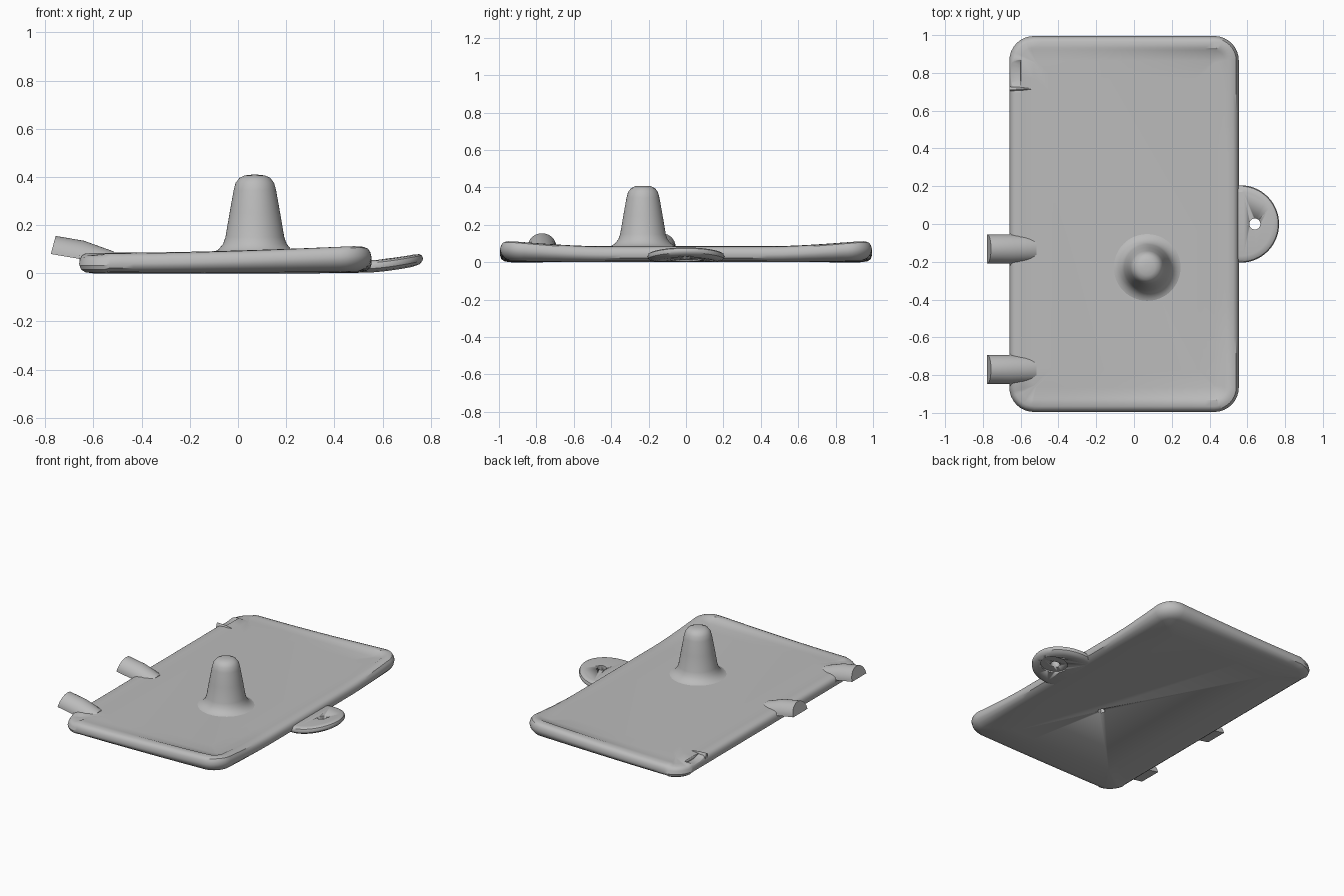
import bpy, bmesh, math
from mathutils import Vector

old = bpy.data.objects.get("Cube")
if old:
    bpy.data.objects.remove(old, do_unlink=True)

grey = bpy.data.materials.new("plain grey")
grey.use_nodes = True
COLOR = (0.5, 0.5, 0.5, 1)
grey.diffuse_color = COLOR
grey.node_tree.nodes["Principled BSDF"].inputs["Base Color"].default_value = COLOR


def loft(name, rings, angle=35):
    """Skin closed rings of points, cap both ends and shade smooth."""
    bm = bmesh.new()
    loops = [[bm.verts.new(p) for p in ring] for ring in rings]
    n = len(loops[0])
    for a, b in zip(loops, loops[1:]):
        for i in range(n):
            j = (i + 1) % n
            bm.faces.new((a[i], a[j], b[j], b[i]))
    bm.faces.new(loops[0][::-1])
    bm.faces.new(loops[-1])
    bmesh.ops.recalc_face_normals(bm, faces=bm.faces)
    mesh = bpy.data.meshes.new(name)
    bm.to_mesh(mesh)
    bm.free()
    mesh.materials.append(grey)
    ob = bpy.data.objects.new(name, mesh)
    bpy.context.collection.objects.link(ob)
    bpy.ops.object.select_all(action="DESELECT")
    ob.select_set(True)
    bpy.context.view_layer.objects.active = ob
    bpy.ops.object.shade_smooth_by_angle(angle=math.radians(angle))
    return ob


def circle(x, y, z, r, n=32):
    return [Vector((x + r * math.cos(math.tau * i / n),
                    y + r * math.sin(math.tau * i / n), z)) for i in range(n)]


def cut(target, cutter):
    cutter.hide_render = True
    cutter.hide_viewport = True
    mod = target.modifiers.new(cutter.name, "BOOLEAN")
    mod.operation = "DIFFERENCE"
    mod.solver = "EXACT"
    mod.object = cutter


# Plate: nested rounded rectangles, with the rim curling up at the far corners
LEFT, RIGHT, END, CORNER = -0.66, 0.555, 0.995, 0.13


def outline(inset):
    r = max(CORNER - inset, 0.012)
    x0, x1, y1 = LEFT + inset + r, RIGHT - inset - r, END - inset - r
    centres = [(x1, y1), (x0, y1), (x0, -y1), (x1, -y1)]
    pts = []
    for k, (cx, cy) in enumerate(centres):
        for i in range(9):
            a = math.pi / 2 * (k + i / 8)
            pts.append(Vector((cx + r * math.cos(a), cy + r * math.sin(a), 0)))
        nx, ny = centres[(k + 1) % 4]
        a = math.pi / 2 * (k + 1)
        end = Vector((nx + r * math.cos(a), ny + r * math.sin(a), 0))
        start = pts[-1].copy()
        pts += [start.lerp(end, i / 20) for i in range(1, 20)]
    return pts


def lift(p):
    sx = max(0, (p.x + 0.5) / 1.05) ** 1.6
    gy = min(1, max(0, (abs(p.y) - 0.45) / 0.5)) ** 1.5
    drop = 0.008 if p.x < -0.55 and abs(p.y) > 0.87 else 0
    return 0.034 * sx * gy - drop


def plate_ring(inset, z, weight):
    return [Vector((p.x, p.y, z + weight * lift(p))) for p in outline(inset)]


plate_profile = [
    (0.22, 0, 0), (0.06, 0.001, 0.2), (0.025, 0.008, 0.5), (0.006, 0.022, 0.8),
    (0, 0.04, 1), (0.006, 0.062, 1), (0.014, 0.075, 1), (0.03, 0.082, 1),
    (0.062, 0.085, 0.95), (0.075, 0.083, 0.7), (0.13, 0.085, 0.25), (0.22, 0.086, 0)]
plate = loft("plate", [plate_ring(*s) for s in plate_profile])

# Hinge strip notch and the small hole underneath the post
notch = loft("notch_cutter", [
    [Vector((x, 0.795 + 0.085 * math.cos(a), 0.1 - 0.035 * math.sin(a)))
     for a in [math.pi * i / 12 for i in range(13)]] for x in (-0.7, -0.6)])
cut(plate, notch)
POST_X, POST_Y = 0.07, -0.23
cut(plate, loft("post_hole_cutter",
                [circle(POST_X, POST_Y, z, 0.025, 6) for z in (-0.02, 0.05)]))

# Post: tapered, domed and flared where it meets the plate
post_profile = [
    (0.19, 0.082), (0.17, 0.088), (0.15, 0.1), (0.132, 0.122), (0.122, 0.15),
    (0.105, 0.25), (0.088, 0.345), (0.08, 0.375), (0.064, 0.396), (0.042, 0.406),
    (0.015, 0.409)]
loft("post", [circle(POST_X, POST_Y, z, r, 48) for r, z in post_profile])

# Tab: half-round ear that curves upward, with a dished underside
TAB_X, TAB_R = 0.563, 0.205


def tab_ring(inset, z):
    r = TAB_R - inset
    pts = [Vector((TAB_X + r * math.cos(a), r * math.sin(a), 0))
           for a in [math.pi * (i / 32 - 0.5) for i in range(33)]]
    pts += [Vector((0.49, r, 0)), Vector((0.49, -r, 0))]
    for p in pts:
        p.z = z + 0.034 * max(0, (p.x - 0.52) / 0.25) ** 1.6
    return pts


tab_profile = [(0.04, 0.002), (0.015, 0.007), (0.002, 0.018), (0, 0.03),
               (0.005, 0.042), (0.016, 0.049), (0.035, 0.052)]
tab = loft("tab", [tab_ring(*s) for s in tab_profile])
cut(tab, loft("tab_hole_cutter", [circle(0.64, 0, z, 0.029, 24) for z in (-0.05, 0.2)]))
dish = [[Vector((p.x, p.y, z + 0.13 * (p.x - 0.64))) for p in circle(0.65, 0, 0, 0.085, 40)]
        for z in (-0.04, 0.022)]
cut(tab, loft("tab_dish_cutter", dish))

# Hinge pegs: half-round bars tilting upward and fading into the plate
ARC = [math.pi * i / 20 for i in range(21)]


def half_round(x, y, z, r, height, lean):
    return [Vector((x + lean * math.sin(a), y + r * math.cos(a), z + height * math.sin(a)))
            for a in ARC]


for label, y in (("front", -0.77), ("middle", -0.132)):
    loft(label + "_hinge_peg", [
        half_round(-0.777, y, 0.08, 0.077, 0.075, 0.02),
        half_round(-0.66, y, 0.06, 0.077, 0.075, 0.02),
        half_round(-0.53, y, 0.04, 0.07, 0.05, 0.015)])
    loft(label + "_hinge_collar", [
        half_round(-0.658, y - 0.002, 0.05, 0.086, 0.046, 0),
        half_round(-0.59, y - 0.002, 0.05, 0.086, 0.046, 0),
        half_round(-0.53, y, 0.05, 0.06, 0.034, 0)])

# Broken hinge stub beside the notch
loft("hinge_stub", [
    half_round(-0.658, 0.715, 0.06, 0.012, 0.036, 0),
    half_round(-0.6, 0.715, 0.06, 0.012, 0.034, 0),
    half_round(-0.54, 0.715, 0.06, 0.005, 0.025, 0)])
